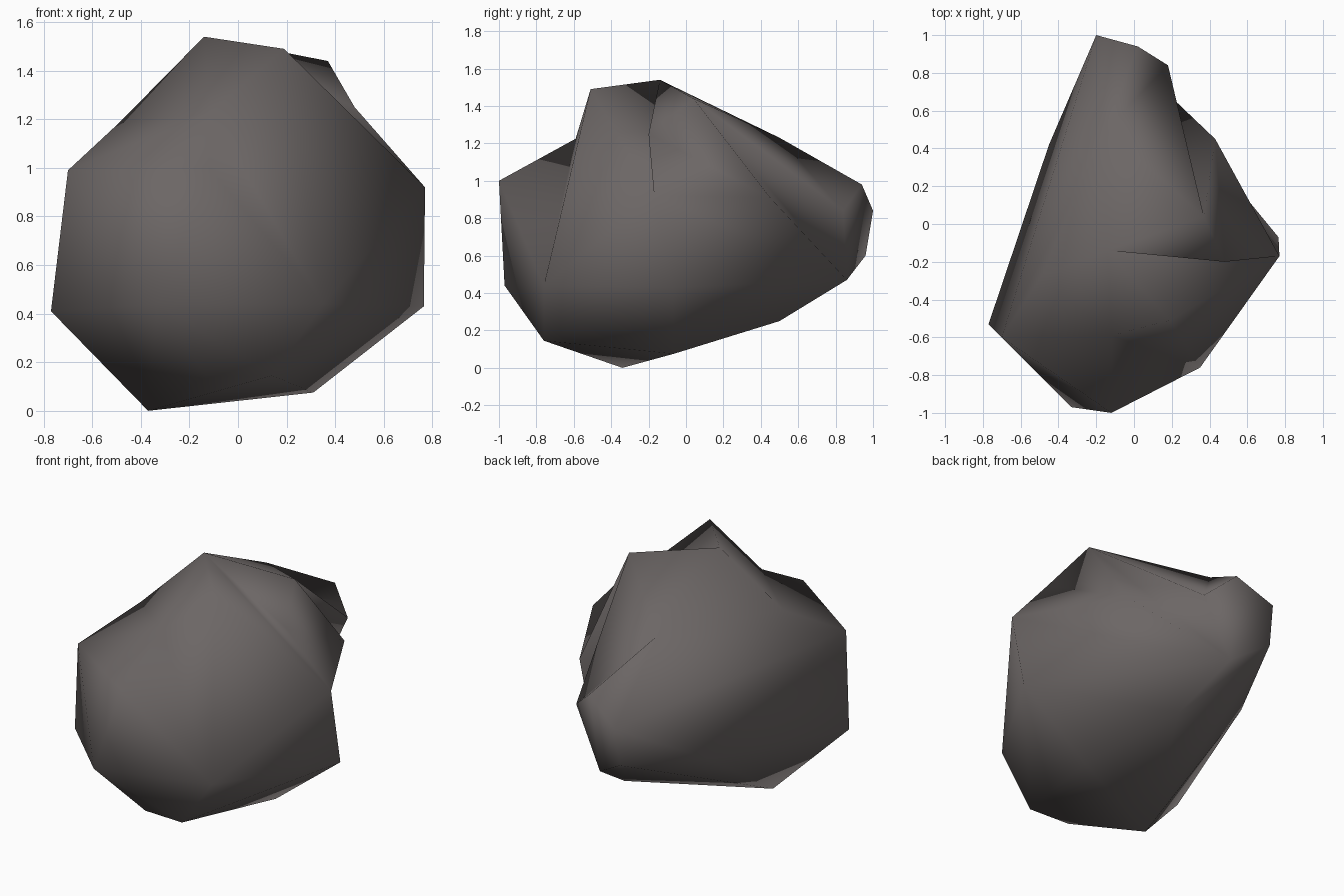
import bpy, bmesh, random
from mathutils import Vector

if "Cube" in bpy.data.objects:
    bpy.data.objects.remove(bpy.data.objects["Cube"])

random.seed(1)
# Outer corner points of the boulder
P = {
    # top ridge
    "A": (-.14, -.14, 1.54), "B": (.19, -.51, 1.49), "C": (.37, .04, 1.44), "G": (-.15, .5, 1.23),
    # left side and front
    "I": (-.70, -.60, .99), "J": (-.77, -.53, .41), "O": (-.12, -1, 1.0),
    "N": (-.33, -.97, .44), "L": (.35, -.76, .44), "X": (-.45, .42, .5),
    # right side
    "U": (.77, -.17, .92), "Z": (.765, -.07, .43), "T": (.43, .45, .91),
    # back nose
    "F": (.18, .84, .84), "R": (-.2, 1, .84), "S": (.02, .94, .98),
    "V": (0, .86, .47), "W": (-.21, .96, .60),
    # underside
    "E": (.14, -.76, .145), "M": (-.13, -.74, .14), "P": (-.37, -.34, 0),
    "K": (.31, -.065, .075), "Q": (.08, .5, .25),
}
# Dents: an edge between two corners, and where its middle is pushed in to
DENTS = {"OA": ("Y", (-.117, -.59, 1.225)),
         "AI": ("H", (-.49, -.275, 1.185)),
         "CU": ("D", (.48, -.2, 1.25))}
CENTRE = Vector((0, 0, .75))

# Wrap a tight skin round the corners
bm = bmesh.new()
vert = {k: bm.verts.new(p) for k, p in P.items()}
bmesh.ops.convex_hull(bm, input=bm.verts[:])
bmesh.ops.triangulate(bm, faces=bm.faces[:])
bmesh.ops.recalc_face_normals(bm, faces=bm.faces[:])


def volume(a, b, c):
    return (a.co - CENTRE).dot((b.co - CENTRE).cross(c.co - CENTRE))


def crosses(a, b, c, d):
    """True if lines ab and cd cross as seen from the centre."""
    near = (a.co + b.co - 2 * CENTRE).dot(c.co + d.co - 2 * CENTRE) > 0
    return (near and volume(a, b, c) * volume(a, b, d) < 0
            and volume(c, d, a) * volume(c, d, b) < 0)


def opposite(e):
    return [[v for v in f.verts if v not in e.verts][0] for f in e.link_faces]


def join(pair):
    """Turn the edges lying across a pair of corners until the pair is joined."""
    a, b = vert[pair[0]], vert[pair[1]]
    if not (a.link_faces and b.link_faces):
        return None
    for _ in range(30):
        if bm.edges.get((a, b)):
            break
        able = [e for e in bm.edges if len(e.link_faces) == 2
                and crosses(a, b, *e.verts) and crosses(*e.verts, *opposite(e))
                and not bm.edges.get(opposite(e))]
        if not able:
            break
        bmesh.utils.edge_rotate(random.choice(able), False)
    return bm.edges.get((a, b))


# Creases and hollows between the corners
for pair in ("BL", "OA", "AI", "CU", "FV", "SV", "CF", "CV", "UT", "UV"):
    join(pair)

# Push in the dents
for pair, (name, place) in DENTS.items():
    e = join(pair)
    if not e:
        continue
    sides = opposite(e)
    new = bmesh.utils.edge_split(e, e.verts[0], .5)[1]
    for v in sides:
        face = [f for f in new.link_faces if v in f.verts and len(f.verts) == 4]
        if face:
            bmesh.utils.face_split(face[0], new, v)
    new.co = place
    vert[name] = new
if "Y" in vert:
    join("YL")

bmesh.ops.delete(bm, geom=[v for v in bm.verts if not v.link_faces], context='VERTS')
bmesh.ops.recalc_face_normals(bm, faces=bm.faces[:])
for f in bm.faces:
    f.smooth = True

# Boulder object
mesh = bpy.data.meshes.new("boulder")
bm.to_mesh(mesh)
bm.free()
stone = bpy.data.materials.new("dark stone")
stone.diffuse_color = (.15, .134, .131, 1)
stone.use_nodes = True
stone.node_tree.nodes["Principled BSDF"].inputs["Base Color"].default_value = stone.diffuse_color
mesh.materials.append(stone)
bpy.context.collection.objects.link(bpy.data.objects.new("boulder", mesh))
